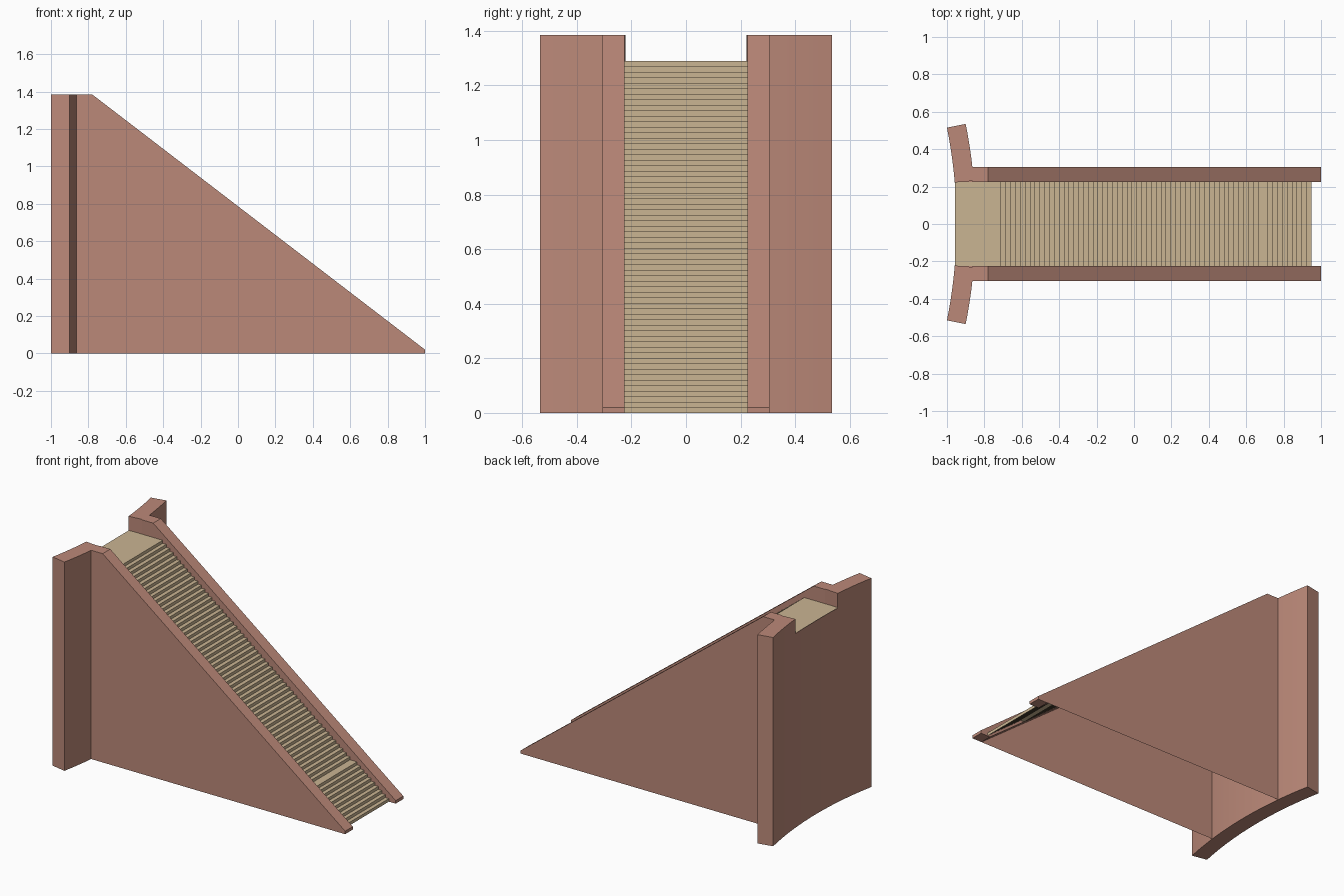
import bpy, bmesh, math

if "Cube" in bpy.data.objects:
    bpy.data.objects.remove(bpy.data.objects["Cube"])

def material(name, rgb):
    m = bpy.data.materials.new(name)
    m.diffuse_color = (*rgb, 1)
    m.use_nodes = True
    m.node_tree.nodes["Principled BSDF"].inputs["Base Color"].default_value = m.diffuse_color
    return m

BRICK = material("brick_brown", (0.50, 0.25, 0.19))
SAND = material("sand_stone", (0.59, 0.46, 0.29))

def finish(name, bm, mat, smooth=False, recalc=True):
    bmesh.ops.remove_doubles(bm, verts=bm.verts, dist=1e-5)
    if recalc:
        bmesh.ops.recalc_face_normals(bm, faces=bm.faces)
    me = bpy.data.meshes.new(name)
    bm.to_mesh(me)
    bm.free()
    me.materials.append(mat)
    ob = bpy.data.objects.new(name, me)
    bpy.context.collection.objects.link(ob)
    if smooth:
        bpy.ops.object.select_all(action='DESELECT')
        ob.select_set(True)
        bpy.context.view_layer.objects.active = ob
        bpy.ops.object.shade_smooth_by_angle(angle=math.radians(30))
    return ob

TOP, LAND = 1.385, 1.29
Y_IN, Y_OUT = 0.225, 0.305

# Curved back wall: arc prisms centred far behind the stairs
CX, R0, R1 = -3.575, 2.626, 2.728
END = math.atan(0.2)
GAP = math.asin(0.222 / R0)

def arc_wall(name, a0, a1, z0, z1, n, bottom=True):
    bm = bmesh.new()
    rings = []
    for i in range(n + 1):
        a = a0 + (a1 - a0) * i / n
        rings.append([bm.verts.new((CX + r * math.cos(a), r * math.sin(a), z))
                      for r, z in ((R0, z0), (R1, z0), (R1, z1), (R0, z1))])
    for p, q in zip(rings, rings[1:]):
        for k in range(0 if bottom else 1, 4):
            j = (k + 1) % 4
            bm.faces.new((p[k], p[j], q[j], q[k]))
    bm.faces.new(rings[0])
    bm.faces.new(rings[-1])
    finish(name, bm, BRICK, True)

arc_wall("back_wall", -END, END, 0, LAND - 0.004, 24)
arc_wall("back_wall_top_left", -END, -GAP, LAND - 0.004, TOP, 8, False)
arc_wall("back_wall_top_right", GAP, END, LAND - 0.004, TOP, 8, False)

# Side walls: tall outer face with a thick sloping parapet; hollow below
outer = [(-0.864, 0), (-0.864, TOP), (-0.78, TOP), (1, 0.02), (1, 0)]
band = [(-0.864, 1.265), (-0.864, TOP), (-0.78, TOP), (1, 0.02), (1, 0),
        (0.93, 0), (-0.73, 1.265)]
for side, s in (("front", -1), ("rear", 1)):
    bm = bmesh.new()
    f = bm.faces.new([bm.verts.new((x, s * Y_OUT, z)) for x, z in outer])
    near = [bm.verts.new((x, s * Y_IN, z)) for x, z in band]
    far = [bm.verts.new((x, s * Y_OUT, z)) for x, z in band]
    bm.faces.new(near[::-1])
    for i in range(1, len(band)):
        j = (i + 1) % len(band)
        bm.faces.new((near[i], near[j], far[j], far[i]))
    if s < 0:
        bmesh.ops.reverse_faces(bm, faces=bm.faces)
    finish(side + "_side_wall", bm, BRICK, recalc=False)

# Stairs: landing, then a zigzag with one double-depth tread near the bottom
N, X0, X1, WIDE = 64, -0.71, 0.95, 53
run, rise = (X1 - X0) / N, LAND / N
x, z = X0, LAND
path = [(-0.958, z), (x, z)]
for i in range(N):
    z -= rise
    path.append((x, z))
    if i < N - 1:
        x += run * (2 if i == WIDE else 1)
        path.append((x, z))
bm = bmesh.new()
rows = [[bm.verts.new((px, y, max(pz, 0))) for y in (-Y_IN, Y_IN)] for px, pz in path]
for a, b in zip(rows, rows[1:]):
    bm.faces.new((a[0], b[0], b[1], a[1]))
finish("stairs", bm, SAND, recalc=False)
